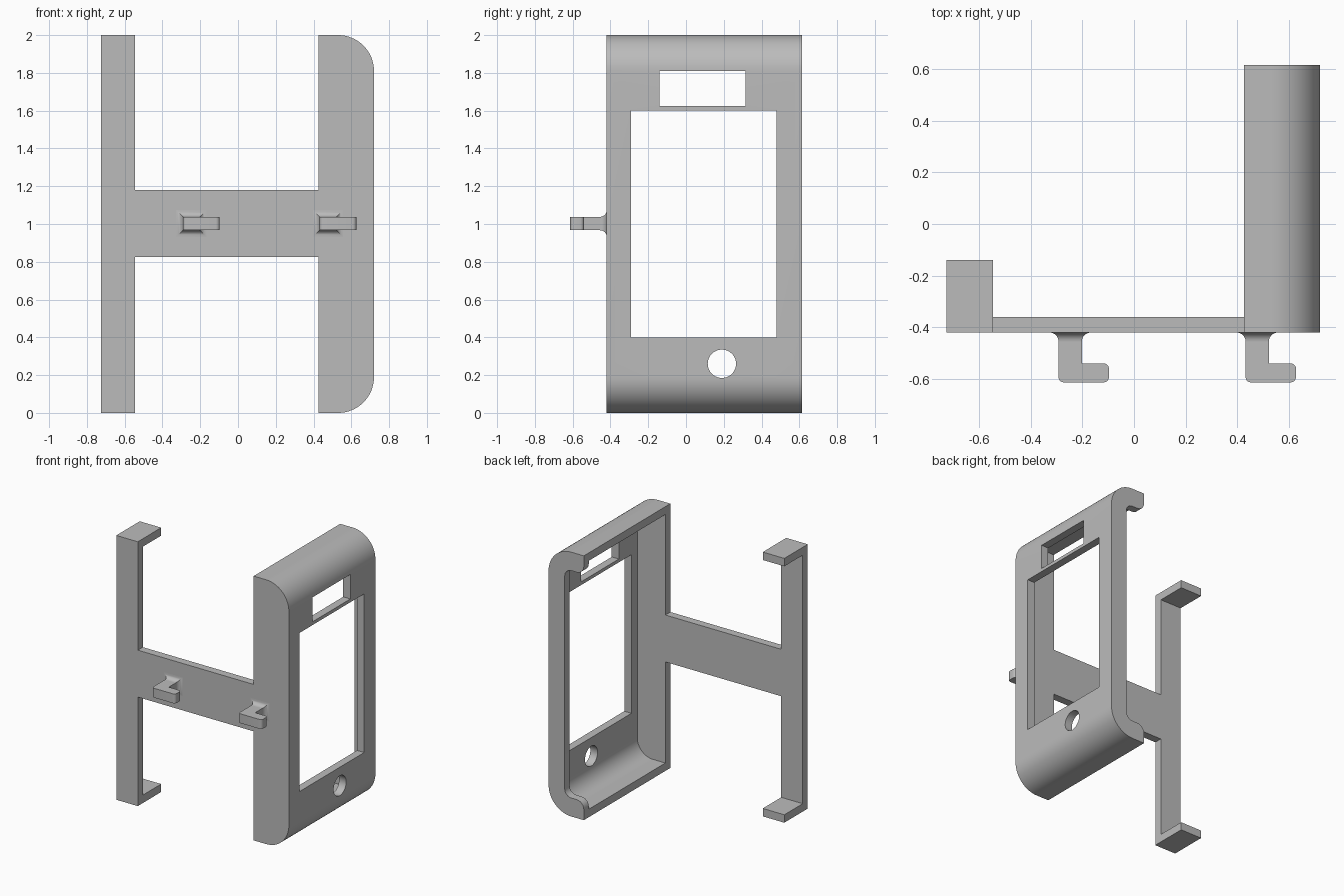
import bpy, bmesh, math

if "Cube" in bpy.data.objects:
    bpy.data.objects.remove(bpy.data.objects["Cube"])

grey = bpy.data.materials.new("grey plastic")
grey.diffuse_color = (0.5, 0.5, 0.5, 1)
grey.use_nodes = True
grey.node_tree.nodes["Principled BSDF"].inputs["Base Color"].default_value = grey.diffuse_color


def new_object(name, bm):
    bmesh.ops.recalc_face_normals(bm, faces=bm.faces)
    mesh = bpy.data.meshes.new(name)
    bm.to_mesh(mesh)
    bm.free()
    mesh.materials.append(grey)
    ob = bpy.data.objects.new(name, mesh)
    bpy.context.collection.objects.link(ob)
    return ob


def prism(name, points, lo, hi, axis="Y"):
    """Extrude an outline: (x, z) along y, (y, z) along x, or (x, y) along z."""
    place = {"X": lambda p, d: (d, p[0], p[1]),
             "Y": lambda p, d: (p[0], d, p[1]),
             "Z": lambda p, d: (p[0], p[1], d)}[axis]
    bm = bmesh.new()
    a = [bm.verts.new(place(p, lo)) for p in points]
    b = [bm.verts.new(place(p, hi)) for p in points]
    bm.faces.new(a)
    bm.faces.new(b[::-1])
    n = len(points)
    for i in range(n):
        j = (i + 1) % n
        bm.faces.new((a[i], a[j], b[j], b[i]))
    return new_object(name, bm)


def box(name, x0, x1, y0, y1, z0, z1):
    return prism(name, [(x0, z0), (x1, z0), (x1, z1), (x0, z1)], y0, y1)


def arc(cx, cy, r, start, end, steps=16):
    angles = [math.radians(start + (end - start) * i / steps) for i in range(steps + 1)]
    return [(cx + r * math.cos(t), cy + r * math.sin(t)) for t in angles]


def boolean(target, tool, operation):
    tool.hide_render = True
    mod = target.modifiers.new(operation, "BOOLEAN")
    mod.operation, mod.solver, mod.object = operation, "EXACT", tool
    bpy.context.view_layer.objects.active = target
    bpy.ops.object.modifier_apply(modifier=mod.name)
    bpy.data.objects.remove(tool)


def mirrored(upper):
    """Close a lower outline with its mirror image about z = 1."""
    return upper + [(x, 2 - z) for x, z in reversed(upper)]


FRONT, BACK, T = -0.42, 0.615, 0.06
LEFT, OPEN, RIGHT, R = -0.725, 0.425, 0.72, 0.19

# Rounded device shell, open to the left
holder = prism("holder", mirrored([(OPEN, 0)] + arc(RIGHT - R, R, R, -90, 0)), FRONT, BACK)
cavity = mirrored([(0.3, T)] + arc(RIGHT - R, R, R - T, -90, 0))
boolean(holder, prism("cavity", cavity, FRONT + T, BACK - T), "DIFFERENCE")

# Back opening with S-shaped corners, leaving a lip
opening = mirrored([(0.3, 0.08), (OPEN, 0.08)] + arc(OPEN + 0.06, 0.08, 0.06, 180, 90, 8)
                   + arc(0.53, 0.195, 0.055, -90, 0, 8))
boolean(holder, prism("back_opening", opening, BACK - 0.1, BACK + 0.1), "DIFFERENCE")

# Screen window, speaker slot and round button hole
boolean(holder, box("window", 0.6, 0.9, -0.29, 0.48, 0.4, 1.6), "DIFFERENCE")
boolean(holder, box("slot", 0.6, 0.9, -0.14, 0.315, 1.625, 1.81), "DIFFERENCE")
boolean(holder, prism("button_hole", arc(0.19, 0.26, 0.075, 0, 360, 40)[:-1], 0.6, 0.9, "X"),
        "DIFFERENCE")

# Cross band, left upright and its two end hooks
boolean(holder, box("band", -0.6, OPEN + 0.03, FRONT, FRONT + T, 0.825, 1.18), "UNION")
hook = [(FRONT, 0), (-0.14, 0), (-0.14, T), (FRONT + T, T)]
boolean(holder, prism("upright", mirrored(hook), LEFT, -0.545, "X"), "UNION")


def clip(name, x):
    """L-shaped cable clip with rounded tips and a flared foot."""
    z0, z1, tip, r = 0.967, 1.038, -0.613, 0.02
    outline = [(x, FRONT), (x, tip + r)]
    outline += arc(x + r, tip + r, r, 180, 270, 5)[1:]
    outline += arc(x + 0.195 - r, tip + r, r, 270, 360, 5)
    outline += arc(x + 0.195 - r, -0.54 - r, r, 0, 90, 5)
    outline += [(x + 0.09, -0.54), (x + 0.09, FRONT)]
    body = prism(name, outline, z0, z1, "Z")
    # Flared foot: stacked rectangles following a quarter circle
    bm = bmesh.new()
    f, rings = 0.035, []
    for i in range(9):
        t = math.radians(90 * i / 8)
        g, y = f * (1 - math.sin(t)), FRONT - f * (1 - math.cos(t))
        rings.append([bm.verts.new((px, y, pz)) for px, pz in
                      ((x - g, z0 - g), (x + 0.09 + g, z0 - g),
                       (x + 0.09 + g, z1 + g), (x - g, z1 + g))])
    for a, b in zip(rings, rings[1:]):
        for k in range(4):
            bm.faces.new((a[k], a[(k + 1) % 4], b[(k + 1) % 4], b[k]))
    bm.faces.new(rings[0])
    bm.faces.new(rings[-1])
    foot = new_object(name + "_foot", bm)
    return [body, foot]


parts = [holder] + clip("left_clip", -0.292) + clip("right_clip", 0.432)

# Smooth the curves, keep hard edges
bpy.ops.object.select_all(action="DESELECT")
for ob in parts:
    ob.select_set(True)
bpy.context.view_layer.objects.active = holder
bpy.ops.object.shade_smooth_by_angle(angle=math.radians(30))
